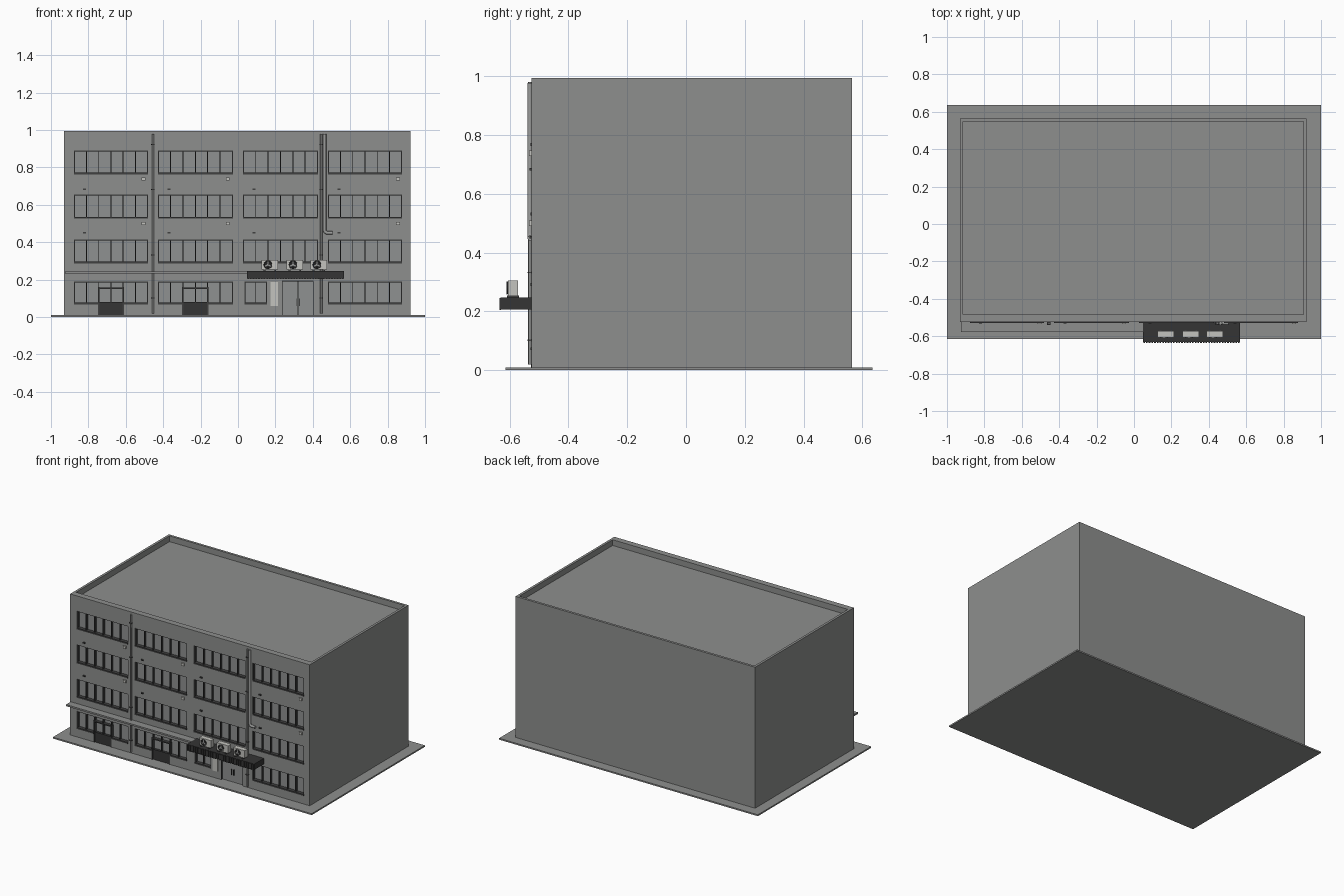
import bpy, bmesh, math
from mathutils import Matrix, Vector

if "Cube" in bpy.data.objects:
    bpy.data.objects.remove(bpy.data.objects["Cube"])


def mat(name, r, g, b):
    m = bpy.data.materials.new(name)
    m.diffuse_color = (r, g, b, 1)
    m.use_nodes = True
    m.node_tree.nodes["Principled BSDF"].inputs["Base Color"].default_value = m.diffuse_color
    return m


WALL = mat("wall grey", 0.27, 0.275, 0.27)
GLASS = mat("window grey", 0.275, 0.285, 0.285)
DARK = mat("dark frame", 0.05, 0.05, 0.05)
CANOPY = mat("canopy charcoal", 0.035, 0.035, 0.035)
PALE = mat("unit off white", 0.55, 0.55, 0.52)
PIPE = mat("pipe grey", 0.32, 0.325, 0.32)
BLACK = mat("fan black", 0.015, 0.015, 0.015)


def finish(name, bm, m):
    bmesh.ops.recalc_face_normals(bm, faces=bm.faces)
    me = bpy.data.meshes.new(name)
    bm.to_mesh(me)
    bm.free()
    me.materials.append(m)
    ob = bpy.data.objects.new(name, me)
    bpy.context.collection.objects.link(ob)
    return ob


def add_box(bm, x0, x1, y0, y1, z0, z1):
    t = Matrix.Translation(((x0 + x1) / 2, (y0 + y1) / 2, (z0 + z1) / 2))
    s = Matrix.Diagonal((x1 - x0, y1 - y0, z1 - z0, 1))
    bmesh.ops.create_cube(bm, size=1, matrix=t @ s)


def boxes(name, m, items):
    bm = bmesh.new()
    for b in items:
        add_box(bm, *b)
    return finish(name, bm, m)


def tube(name, m, pts, r):
    cu = bpy.data.curves.new(name, 'CURVE')
    cu.dimensions = '3D'
    cu.bevel_depth = r
    cu.bevel_resolution = 2
    cu.use_fill_caps = True
    sp = cu.splines.new('POLY')
    sp.points.add(len(pts) - 1)
    for p, co in zip(sp.points, pts):
        p.co = (*co, 1)
    cu.materials.append(m)
    ob = bpy.data.objects.new(name, cu)
    bpy.context.collection.objects.link(ob)
    return ob


XL, XR, YF, YG, YB, TOP = -0.93, 0.922, -0.525, -0.50, 0.565, 0.995

# ground slab
boxes("base_slab", WALL, [(-1, 1, -0.615, 0.635, 0, 0.01)])

# main body with sunken roof behind a parapet
bm = bmesh.new()
add_box(bm, XL, XR, YG, YB, 0.01, TOP)
bm.faces.ensure_lookup_table()
top = max(bm.faces, key=lambda f: f.calc_center_median().z)
bmesh.ops.inset_region(bm, faces=[top], thickness=0.024)
roof = bmesh.ops.extrude_discrete_faces(bm, faces=[top])["faces"][0]
bmesh.ops.translate(bm, verts=roof.verts, vec=(0, 0, -0.04))
finish("building_body", bm, WALL)

# openings in the front wall: x0, x1, z0, z1, panes
COLS = [(-0.877, -0.482), (-0.428, -0.028), (0.027, 0.427), (0.481, 0.877)]
ROWS = [(0.765, 0.89), (0.528, 0.655), (0.288, 0.415), (0.07, 0.19)]
windows = []
for r, (z0, z1) in enumerate(ROWS):
    for c, (x0, x1) in enumerate(COLS):
        if r == 3 and c == 2:
            windows.append((0.035, 0.155, z0, z1, 2))
        else:
            windows.append((x0, x1, z0, z1, 6))
side_doors = [(-0.745, -0.613), (-0.295, -0.161)]
main_door = (0.235, 0.405, 0.01, 0.195)
openings = [w[:4] for w in windows] + [main_door]
openings += [(a, b, 0.01, 0.07) for a, b in side_doors]

# front wall: grid with the openings left out, thickened backwards
xs = sorted({XL, XR} | {v for o in openings for v in o[:2]})
zs = sorted({0.01, TOP} | {v for o in openings for v in o[2:]})
bm = bmesh.new()
grid = [[bm.verts.new((x, YF, z)) for z in zs] for x in xs]
for i in range(len(xs) - 1):
    for j in range(len(zs) - 1):
        cx, cz = (xs[i] + xs[i + 1]) / 2, (zs[j] + zs[j + 1]) / 2
        if not any(o[0] < cx < o[1] and o[2] < cz < o[3] for o in openings):
            bm.faces.new((grid[i][j], grid[i + 1][j], grid[i + 1][j + 1], grid[i][j + 1]))
ext = bmesh.ops.extrude_face_region(bm, geom=bm.faces[:])["geom"]
bmesh.ops.translate(bm, vec=(0, YG - YF, 0),
                    verts=[v for v in ext if isinstance(v, bmesh.types.BMVert)])
loose = [v for v in bm.verts if not v.link_faces]
bmesh.ops.delete(bm, geom=loose, context='VERTS')
finish("front_wall", bm, WALL)

# window glass, frames, mullions and sills
glass, frames, sills = [], [], []
for x0, x1, z0, z1, n in windows:
    glass.append((x0, x1, YG - 0.004, YG, z0, z1))
    for k in range(n + 1):
        x = x0 + 0.002 + (x1 - x0 - 0.004) * k / n
        frames.append((x - 0.0025, x + 0.0025, -0.521, YG - 0.003, z0, z1))
    frames.append((x0, x1, -0.521, YG - 0.003, z1 - 0.005, z1))
    gaps = [d for d in side_doors if z0 < 0.1 and x0 < d[0] < x1]
    edges = [x0] + [v for d in gaps for v in d] + [x1]
    for a, b in zip(edges[::2], edges[1::2]):
        sills.append((a, b, -0.529, YG - 0.003, z0 - 0.002, z0 + 0.008))
boxes("window_glass", GLASS, glass)
boxes("window_frames", DARK, frames)
boxes("window_sills", DARK, sills)

# two side doors: dark lower panel, posts and transom
panels, posts = [], []
for a, b in side_doors:
    panels.append((a, b, -0.522, YG - 0.002, 0.01, 0.08))
    for x in (a, b):
        posts.append((x - 0.004, x + 0.004, -0.528, YG - 0.002, 0.01, 0.16))
    posts.append((a, b, -0.526, YG - 0.002, 0.15, 0.158))
boxes("side_door_panels", CANOPY, panels)
boxes("side_door_frames", DARK, posts)

# main double door with handles
dx0, dx1, dz0, dz1 = main_door
mid = (dx0 + dx1) / 2
boxes("main_door_leaves", GLASS, [(dx0, mid - 0.001, -0.512, YG, dz0, dz1),
                                  (mid + 0.001, dx1, -0.512, YG, dz0, dz1)])
boxes("main_door_frame", DARK, [(dx0, dx0 + 0.004, -0.522, YG, dz0, dz1),
                                (dx1 - 0.004, dx1, -0.522, YG, dz0, dz1),
                                (dx0, dx1, -0.522, YG, dz1 - 0.004, dz1)])
boxes("main_door_handles", DARK, [(mid + s * 0.009 - 0.002, mid + s * 0.009 + 0.002,
                                   -0.52, -0.511, 0.06, 0.1) for s in (-1, 1)])

# blank sign board beside the door
boxes("sign_board", PALE, [(0.175, 0.213, -0.532, YF + 0.001, 0.06, 0.188)])

# ledge over the side doors
boxes("front_ledge", WALL, [(-0.925, 0.05, -0.577, YF + 0.002, 0.232, 0.243)])

# entrance canopy with a ribbed edge
boxes("entrance_canopy", CANOPY, [(0.047, 0.568, -0.631, YF + 0.002, 0.207, 0.247)])
n = 36
boxes("canopy_ribs", CANOPY,
      [(0.047 + 0.521 * (k + 0.2) / n, 0.047 + 0.521 * (k + 0.8) / n,
        -0.635, -0.629, 0.204, 0.245) for k in range(n)])

# three cooling units on the canopy
for i, x in enumerate((0.126, 0.26, 0.388)):
    w = 0.088
    boxes(f"cooling_unit_{i+1}", PALE, [(x, x + w, -0.606, -0.572, 0.253, 0.306)])
    boxes(f"cooling_unit_feet_{i+1}", DARK,
          [(x + d, x + d + 0.01, -0.61, -0.568, 0.246, 0.254) for d in (0.01, 0.068)])
    c = Vector((x + 0.034, -0.606, 0.28))
    rot = Matrix.Rotation(math.pi / 2, 4, 'X')
    bm = bmesh.new()
    bmesh.ops.create_cone(bm, cap_ends=True, segments=24, radius1=0.021, radius2=0.021,
                          depth=0.004, matrix=Matrix.Translation(c) @ rot)
    finish(f"fan_disc_{i+1}", bm, BLACK)
    bm = bmesh.new()
    bmesh.ops.create_cone(bm, cap_ends=True, segments=16, radius1=0.006, radius2=0.005,
                          depth=0.008, matrix=Matrix.Translation(c) @ rot)
    for k in range(3):  # fan blades
        m = (Matrix.Translation(c + Vector((0, -0.0025, 0)))
             @ Matrix.Rotation(k * math.tau / 3, 4, 'Y')
             @ Matrix.Translation((0, 0, 0.01)) @ Matrix.Diagonal((0.007, 0.002, 0.014, 1)))
        bmesh.ops.create_cube(bm, size=1, matrix=m)
    finish(f"fan_blades_{i+1}", bm, PIPE)
    bpy.ops.mesh.primitive_torus_add(location=c + Vector((0, -0.003, 0)),
                                     rotation=(math.pi / 2, 0, 0), major_radius=0.021,
                                     minor_radius=0.0018, major_segments=24, minor_segments=6)
    ring = bpy.context.object
    ring.name = f"fan_guard_{i+1}"
    ring.data.materials.append(DARK)

# drain pipes, vent duct and their brackets
for name, x in (("left_drain_pipe", -0.455), ("right_drain_pipe", 0.445)):
    tube(name, WALL, [(x, -0.531, 0.02), (x, -0.531, 0.98)], 0.006)
tube("vent_duct", PIPE, [(0.463, -0.531, 0.978), (0.463, -0.531, 0.465),
                         (0.466, -0.531, 0.455), (0.475, -0.531, 0.45),
                         (0.505, -0.531, 0.45)], 0.009)
boxes("pipe_brackets", DARK, [(x - 0.009, x + 0.009, -0.539, YF, z, z + 0.005)
                              for x in (-0.455, 0.445) for z in (0.1, 0.33, 0.68, 0.92)])

# small pale wall boxes and dark vents
boxes("wall_boxes", PALE, [(x - 0.01, x + 0.01, -0.534, YF + 0.001, z - 0.009, z + 0.009)
                           for x in (-0.505, -0.055, 0.855) for z in (0.738, 0.5)])
boxes("wall_vents", DARK, [(x - 0.008, x + 0.008, -0.533, YF + 0.001, z - 0.004, z + 0.004)
                           for x in (-0.82, -0.37, 0.085, 0.54) for z in (0.684, 0.452)])
